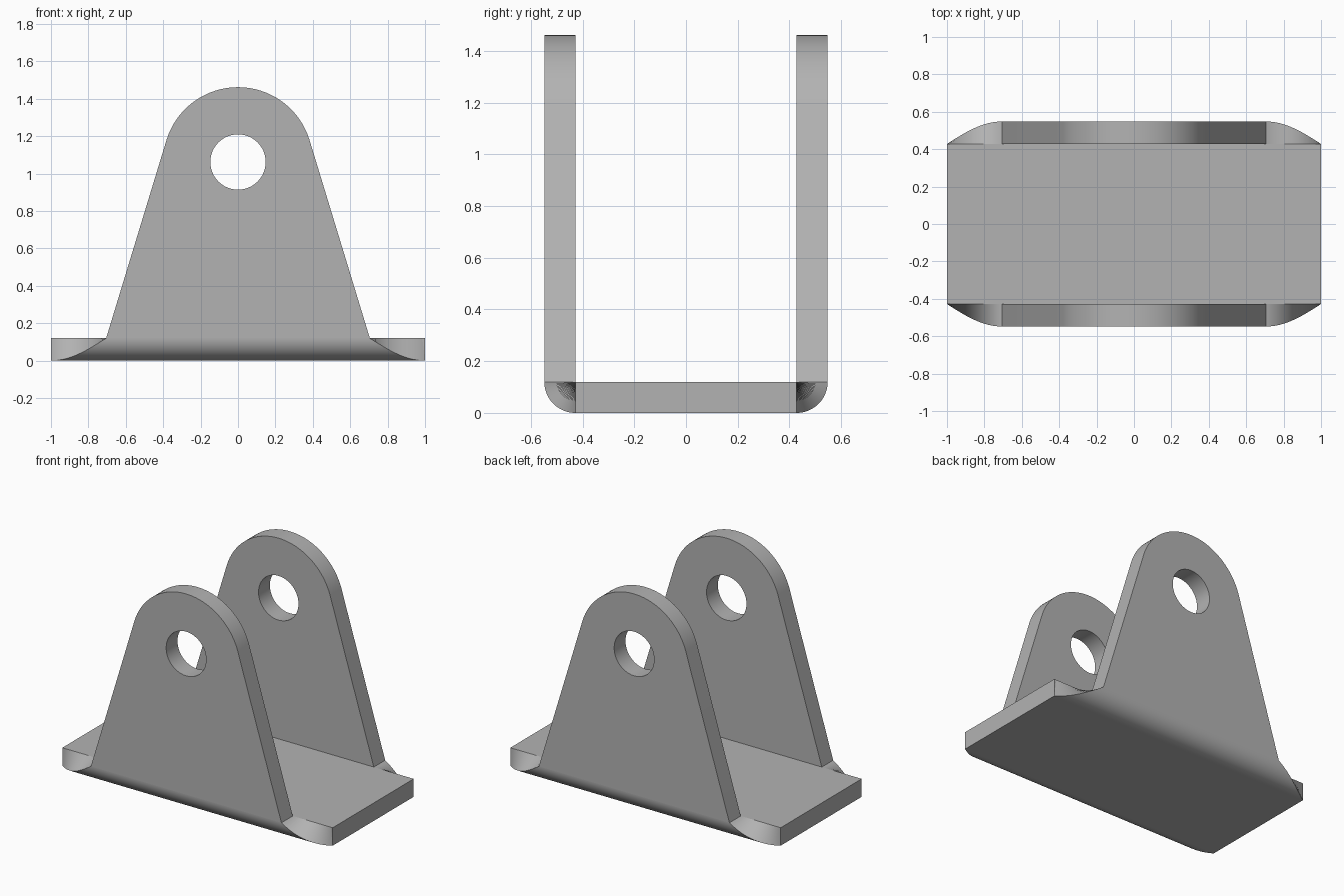
import bpy, bmesh
from math import sin, cos, pi, atan2
from mathutils import Vector

cube = bpy.data.objects.get("Cube")
if cube:
    bpy.data.objects.remove(cube, do_unlink=True)

T = 0.12            # sheet thickness
HALF = 1.0          # half length of the base
FOOT = 0.705        # half width of an arm at its foot
INNER = 0.428       # inner face of the arms
EYE_Z, EYE_R, HOLE_R = 1.062, 0.4, 0.148

steel = bpy.data.materials.new("grey steel")
steel.use_nodes = True
steel.diffuse_color = (0.45, 0.45, 0.45, 1)
steel.node_tree.nodes["Principled BSDF"].inputs["Base Color"].default_value = steel.diffuse_color


def finish(name, bm):
    bmesh.ops.recalc_face_normals(bm, faces=bm.faces)
    mesh = bpy.data.meshes.new(name)
    bm.to_mesh(mesh)
    bm.free()
    mesh.materials.append(steel)
    obj = bpy.data.objects.new(name, mesh)
    bpy.context.collection.objects.link(obj)
    bpy.ops.object.select_all(action='DESELECT')
    obj.select_set(True)
    bpy.context.view_layer.objects.active = obj
    bpy.ops.object.shade_smooth_by_angle()
    return obj


def base_plate():
    bm = bmesh.new()
    bmesh.ops.create_cube(bm, size=1)
    for v in bm.verts:
        v.co = (v.co.x * 2 * HALF, v.co.y * 2 * INNER, (v.co.z + 0.5) * T)
    finish("base_plate", bm)


def arc(radius, start, end, steps):
    return [(radius * cos(start + (end - start) * i / steps),
             EYE_Z + radius * sin(start + (end - start) * i / steps)) for i in range(steps + 1)]


def arm(name, side):
    # Tapered plate whose straight edges run tangent into the rounded eye
    tangent = atan2(FOOT - EYE_R, EYE_Z - T)
    outline = [(-FOOT, T), (FOOT, T)] + arc(EYE_R, tangent, pi - tangent, 40)
    hole = arc(HOLE_R, 0, 2 * pi, 48)[:-1]
    bm = bmesh.new()
    edges = []
    for loop in (outline, hole):
        vs = [bm.verts.new((x, side * INNER, z)) for x, z in loop]
        edges += [bm.edges.new((vs[i - 1], vs[i])) for i in range(len(vs))]
    bmesh.ops.triangle_fill(bm, edges=edges, use_beauty=True)
    out = bmesh.ops.extrude_face_region(bm, geom=bm.faces[:])
    moved = [g for g in out["geom"] if isinstance(g, bmesh.types.BMVert)]
    bmesh.ops.translate(bm, verts=moved, vec=Vector((0, side * T, 0)))
    finish(name, bm)


def bend(name, side, steps=20):
    # Quarter-round fold, narrowing from base length to arm width
    bm = bmesh.new()
    rows = []
    for i in range(steps + 1):
        a = pi / 2 * i / steps
        x = HALF + (FOOT - HALF) * i / steps
        y, z = side * (INNER + T * sin(a)), T * (1 - cos(a))
        rows.append([bm.verts.new(p) for p in (
            (-x, side * INNER, T), (-x, y, z), (x, y, z), (x, side * INNER, T))])
    for a, b in zip(rows, rows[1:]):
        for k in range(3):
            bm.faces.new((a[k], a[k + 1], b[k + 1], b[k]))
    finish(name, bm)


base_plate()
for label, side in (("front", -1), ("back", 1)):
    arm(label + "_arm", side)
    bend(label + "_bend", side)
